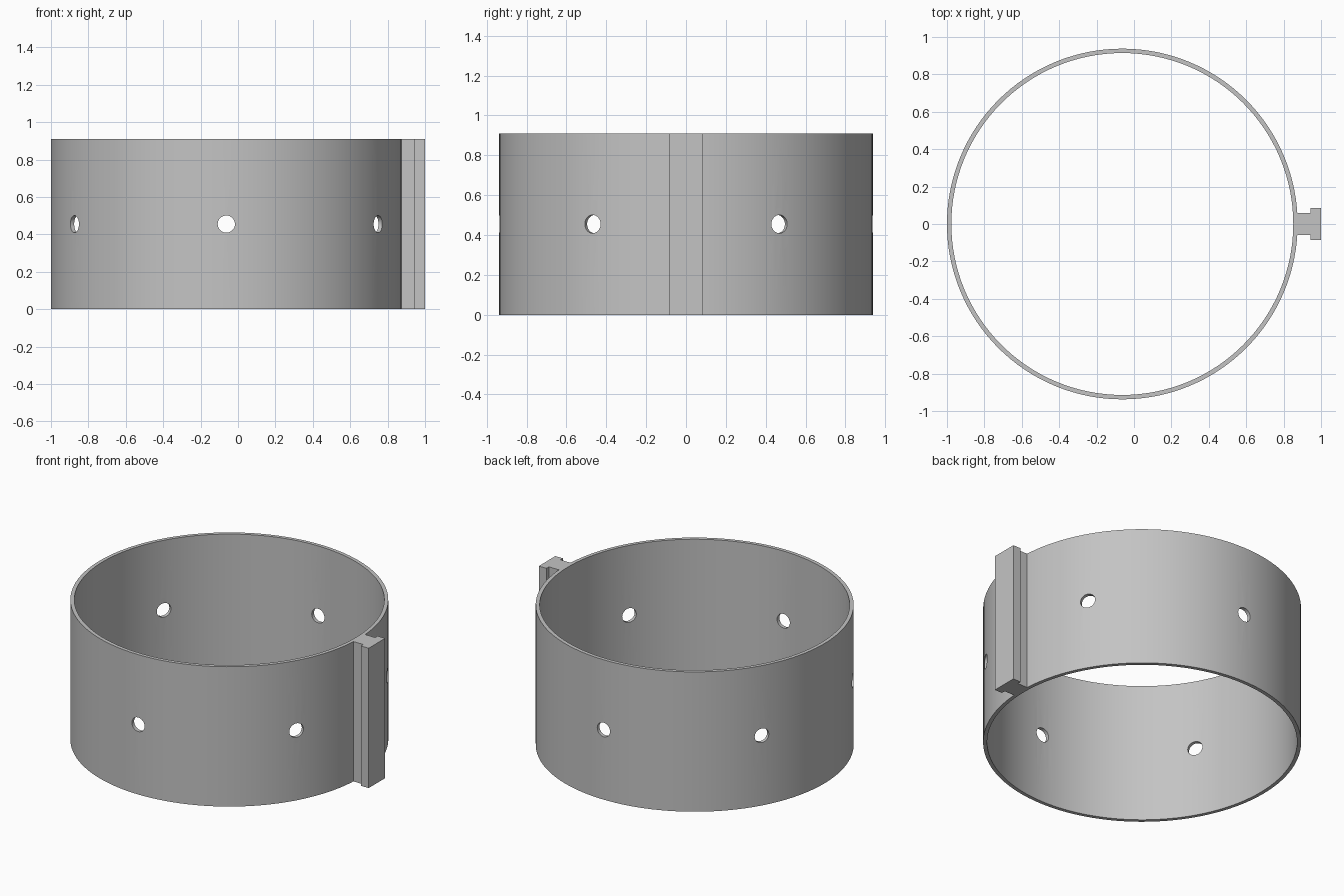
import bpy, bmesh
from math import cos, sin, tau, radians
from mathutils import Matrix, Vector

HEIGHT = 0.91
CENTER = Vector((-0.0625, 0, 0))
OUTER, INNER = 0.9375, 0.914
SEGMENTS = 128

if "Cube" in bpy.data.objects:
    bpy.data.objects.remove(bpy.data.objects["Cube"])

grey = bpy.data.materials.new("light grey")
grey.use_nodes = True
color = (0.55, 0.55, 0.55, 1)
grey.diffuse_color = color
grey.node_tree.nodes["Principled BSDF"].inputs["Base Color"].default_value = color


def make_object(name, bm):
    bmesh.ops.recalc_face_normals(bm, faces=bm.faces)
    mesh = bpy.data.meshes.new(name)
    bm.to_mesh(mesh)
    bm.free()
    mesh.materials.append(grey)
    obj = bpy.data.objects.new(name, mesh)
    bpy.context.collection.objects.link(obj)
    return obj


def activate(obj):
    bpy.ops.object.select_all(action="DESELECT")
    obj.select_set(True)
    bpy.context.view_layer.objects.active = obj


# Ring wall: a rectangular section swept round the centre
bm = bmesh.new()
section = [(INNER, 0), (OUTER, 0), (OUTER, HEIGHT), (INNER, HEIGHT)]
loops = []
for i in range(SEGMENTS):
    a = tau * i / SEGMENTS
    loops.append([bm.verts.new(CENTER + Vector((r * cos(a), r * sin(a), z)))
                  for r, z in section])
for i in range(SEGMENTS):
    p, q = loops[i], loops[(i + 1) % SEGMENTS]
    for j in range(4):
        k = (j + 1) % 4
        bm.faces.new((p[j], q[j], q[k], p[k]))
ring = make_object("ring_wall", bm)

# Six radial screw holes at mid height
bm = bmesh.new()
for i in range(6):
    turn = Matrix.Rotation(radians(30 + 60 * i), 4, "Z")
    place = (Matrix.Translation(CENTER + Vector((0, 0, HEIGHT / 2))) @ turn
             @ Matrix.Translation((OUTER, 0, 0)) @ Matrix.Rotation(radians(90), 4, "Y"))
    bmesh.ops.create_cone(bm, cap_ends=True, segments=32, radius1=0.046,
                          radius2=0.046, depth=0.3, matrix=place)
cutter = make_object("hole_cutter", bm)
cutter.hide_render = True
cut = ring.modifiers.new("holes", "BOOLEAN")
cut.operation = "DIFFERENCE"
cut.solver = "EXACT"
cut.object = cutter
activate(ring)
bpy.ops.object.modifier_apply(modifier=cut.name)
bpy.data.objects.remove(cutter)
bpy.ops.object.shade_smooth_by_angle(angle=radians(30))

# T-shaped mounting rail on the left side
half = [(0.86, 0.06), (0.945, 0.06), (0.945, 0.085), (1.0, 0.085)]
profile = half + [(x, -y) for x, y in reversed(half)]
bm = bmesh.new()
base = bm.faces.new([bm.verts.new((x, y, 0)) for x, y in profile])
top = bmesh.ops.extrude_face_region(bm, geom=[base])["geom"]
bmesh.ops.translate(bm, vec=(0, 0, HEIGHT),
                    verts=[v for v in top if isinstance(v, bmesh.types.BMVert)])
make_object("mounting_rail", bm)
